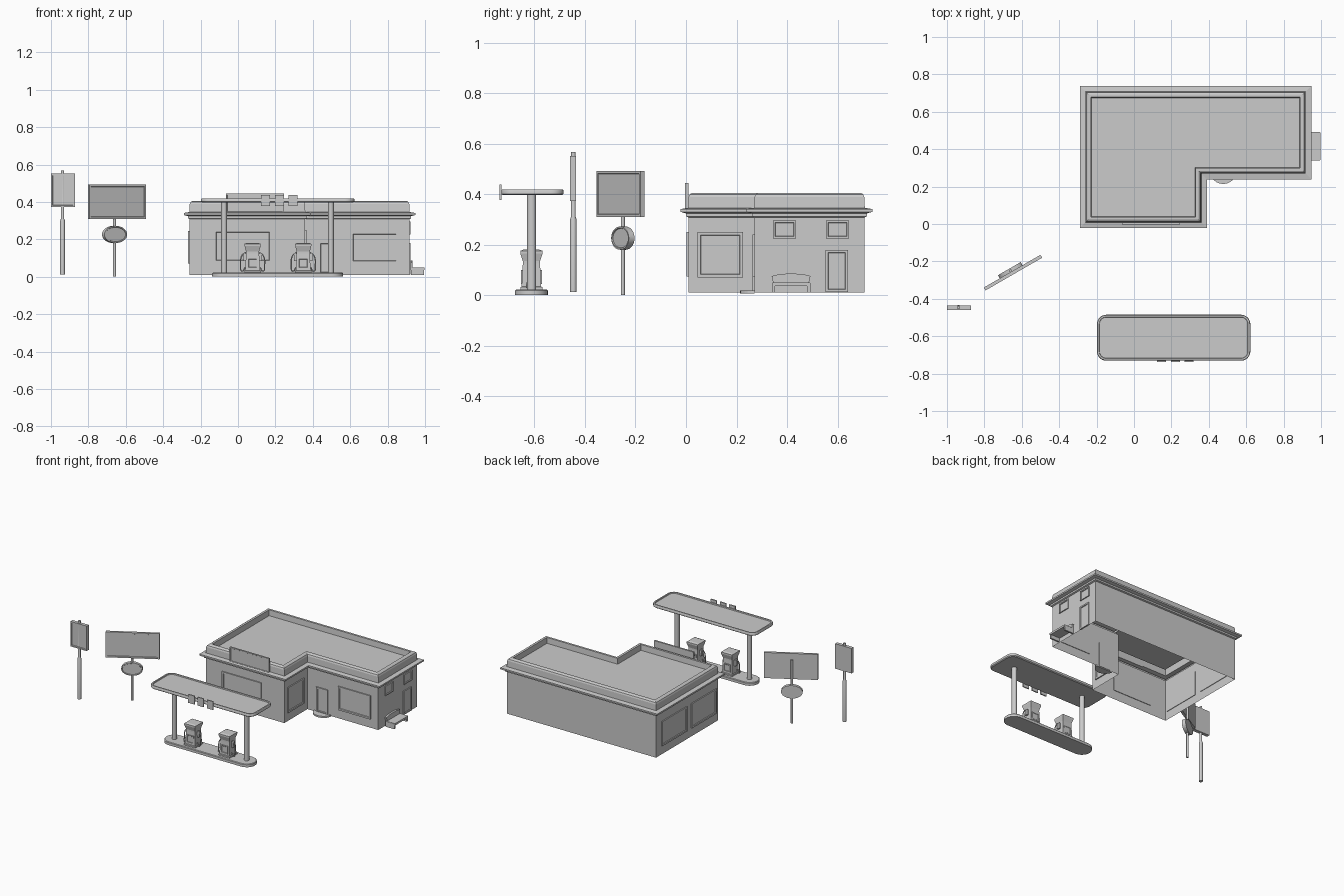
import bpy, bmesh
from math import radians, sin, cos, pi
from mathutils import Vector

if "Cube" in bpy.data.objects:
    bpy.data.objects.remove(bpy.data.objects["Cube"])


def finish(name, bm, loc=(0, 0, 0), rot=(0, 0, 0), smooth=False):
    bmesh.ops.recalc_face_normals(bm, faces=bm.faces)
    me = bpy.data.meshes.new(name)
    bm.to_mesh(me)
    bm.free()
    ob = bpy.data.objects.new(name, me)
    bpy.context.collection.objects.link(ob)
    ob.location, ob.rotation_euler = loc, rot
    if smooth:
        bpy.ops.object.select_all(action='DESELECT')
        ob.select_set(True)
        bpy.context.view_layer.objects.active = ob
        bpy.ops.object.shade_smooth_by_angle(angle=radians(35))
    return ob


def loft(name, rings, bottom=True, **kw):
    """Skin a stack of (outline, z) rings and cap the ends."""
    bm = bmesh.new()
    vs = [[bm.verts.new((x, y, z)) for x, y in pts] for pts, z in rings]
    n = len(vs[0])
    for a, b in zip(vs, vs[1:]):
        for i in range(n):
            j = (i + 1) % n
            bm.faces.new((a[i], a[j], b[j], b[i]))
    bm.faces.new(vs[-1])
    if bottom:
        bm.faces.new(vs[0][::-1])
    return finish(name, bm, **kw)


def rect(hx, hy):
    return [(-hx, -hy), (hx, -hy), (hx, hy), (-hx, hy)]


def ellipse(rx, ry, n=24):
    return [(rx * cos(2 * pi * i / n), ry * sin(2 * pi * i / n)) for i in range(n)]


def rounded(hx, hy, r, n=8):
    out = []
    for k, (sx, sy) in enumerate([(1, 1), (-1, 1), (-1, -1), (1, -1)]):
        for i in range(n + 1):
            a = pi / 2 * (k + i / n)
            out.append((sx * (hx - r) + r * cos(a), sy * (hy - r) + r * sin(a)))
    return out


def box(name, x0, x1, y0, y1, z0, z1):
    return loft(name, [(rect((x1 - x0) / 2, (y1 - y0) / 2), z) for z in (z0, z1)],
                loc=((x0 + x1) / 2, (y0 + y1) / 2, 0))


def panel(name, cx, cy, deg, w, z0, z1, thick=0.012, rim=0.012, sink=0.005):
    """Framed slab facing local -y, with a recessed face."""
    h = (z1 - z0) / 2
    rings = [(rect(w / 2, h), -thick / 2), (rect(w / 2, h), thick / 2),
             (rect(w / 2 - rim, h - rim), thick / 2),
             (rect(w / 2 - rim - .002, h - rim - .002), thick / 2 - sink)]
    return loft(name, rings, loc=(cx, cy, (z0 + z1) / 2), rot=(pi / 2, 0, radians(deg)))


def tube(name, pts, r):
    cu = bpy.data.curves.new(name, 'CURVE')
    cu.dimensions = '3D'
    cu.bevel_depth, cu.bevel_resolution, cu.use_fill_caps = r, 1, True
    sp = cu.splines.new('BEZIER')
    sp.bezier_points.add(len(pts) - 1)
    for p, co in zip(sp.bezier_points, pts):
        p.co = co
        p.handle_left_type = p.handle_right_type = 'AUTO'
    cu.resolution_u = 5
    ob = bpy.data.objects.new(name, cu)
    bpy.context.collection.objects.link(ob)


# L-shaped building shell: walls, cornice, parapet and sunken roof, open underneath
def ell(d):
    l, m, r, f, n, b = -.258 - d, .358 + d, .916 + d, .01 - d, .271 - d, .706 + d
    return [(l, f), (m, f), (m, n), (r, n), (r, b), (l, b)]


profile = [(0, .01), (0, .308), (.01, .312), (.01, .324), (.032, .33), (.032, .341),
           (.002, .346), (0, .388), (-.004, .399), (-.013, .405), (-.028, .405), (-.031, .365)]
loft("building", [(ell(d), z) for d, z in profile], bottom=False)

# windows and doors
panel("front_window", .025, .008, 0, .31, .075, .25)
panel("inner_side_window", .36, .135, 90, .18, .07, .25)
panel("entrance_door", .475, .269, 0, .092, .012, .19)
panel("shop_window", .73, .269, 0, .255, .072, .24)
for i, y in enumerate((.505, .17)):
    panel(f"left_window_{i}", -.26, y, -90, .28, .07, .245)
for i, y in enumerate((.39, .6)):
    panel(f"right_window_{i}", .917, y, 90, .09, .225, .295, rim=.008)
panel("side_door", .917, .597, 90, .09, .012, .18, rim=.01)

# half-round doorstep
step = [(.065 * cos(pi + pi * i / 12), .058 * sin(pi + pi * i / 12)) for i in range(13)]
loft("doorstep", [(step, .006), (step, .018)], loc=(.477, .272, 0))

# blank roof sign
panel("roof_sign", .09, .003, 0, .31, .34, .444, thick=.012, rim=.006, sink=.003)

# bench on the right wall
box("bench_seat", .93, .998, .342, .49, .036, .05)
back = [(-.068, 0), (.068, 0), (.077, .04), (.045, .048), (0, .05), (-.045, .048), (-.077, .04)]
loft("bench_back", [(back, 0), (back, .013)], loc=(.921, .416, .036), rot=(pi / 2, 0, pi / 2))
for i, y in enumerate((.34, .48)):
    box(f"bench_leg_{i}", .925, .994, y, y + .012, .01, .048)

# canopy roof with raised rim, island and columns
CX, CY = .212, -.608
loft("canopy", [(rounded(.41 - d, .123 - d, .05 - d), z) for d, z in
                ((.006, .396), (0, .401), (0, .414), (.003, .419), (.012, .419), (.014, .412))],
     loc=(CX, CY, 0), smooth=True)
loft("pump_island", [(rounded(.35 - d, .065 - d, .064 - d), z) for d, z in
                     ((0, 0), (0, .018), (.004, .022))], loc=(CX, -.612, 0), smooth=True)
for i, x in enumerate((-.074, .497)):
    loft(f"canopy_column_{i}", [(ellipse(.016, .018), z) for z in (.02, .398)],
         loc=(x, -.611, 0), smooth=True)

# plain sign blanks on the canopy edge
for i, x in enumerate((.148, .221, .295)):
    box(f"canopy_blank_{i}", x - .024, x + .024, -.738, -.73, .378, .438)

# fuel pumps with hoses and holsters on both sides
for i, x in enumerate((.078, .349)):
    y = -.612
    loft(f"pump_{i}", [(rect(hx, hy), z) for hx, hy, z in
                       ((.044, .044, .02), (.044, .044, .032), (.039, .039, .034),
                        (.035, .034, .125), (.035, .034, .135), (.043, .044, .165),
                        (.043, .044, .176), (.03, .03, .181))], loc=(x, y, 0))
    for s in (-1, 1):
        panel(f"pump_face_{i}_{s}", x, y + s * .037, 0 if s < 0 else 180, .054,
              .045, .1, thick=.008, rim=.005, sink=.002)
        hx = x + s * .041
        box(f"pump_holster_{i}_{s}", hx - .008, hx + .008, y - .01, y + .01, .085, .125)
        tube(f"pump_hose_{i}_{s}", [(x + s * .036, y - .005, .13), (x + s * .056, y - .008, .115),
                                    (x + s * .064, y - .012, .06), (x + s * .056, y - .016, .03),
                                    (x + s * .04, y - .016, .05)], .0035)

# angled roadside sign with oval plate
loft("roadside_pole", [(ellipse(.008, .008, 12), z) for z in (0, .45)],
     loc=(-.66, -.25, 0), smooth=True)
panel("roadside_board", -.647, -.26, 30, .35, .31, .492, thick=.018, rim=.01, sink=.004)
loft("roadside_oval", [(ellipse(.07 - d, .046 - d, 32), z) for d, z in
                       ((0, -.013), (0, .013), (.006, .013), (.008, .009))],
     loc=(-.66, -.25, .226), rot=(pi / 2, 0, radians(30)), smooth=True)

# tall sign with stepped pole
loft("tall_pole", [(ellipse(r, r, 12), z) for r, z in
                   ((.013, .012), (.013, .3), (.009, .31), (.009, .568))],
     loc=(-.938, -.446, 0), smooth=True)
panel("tall_board", -.936, -.447, 0, .128, .373, .551, thick=.024, rim=.009, sink=.005)
